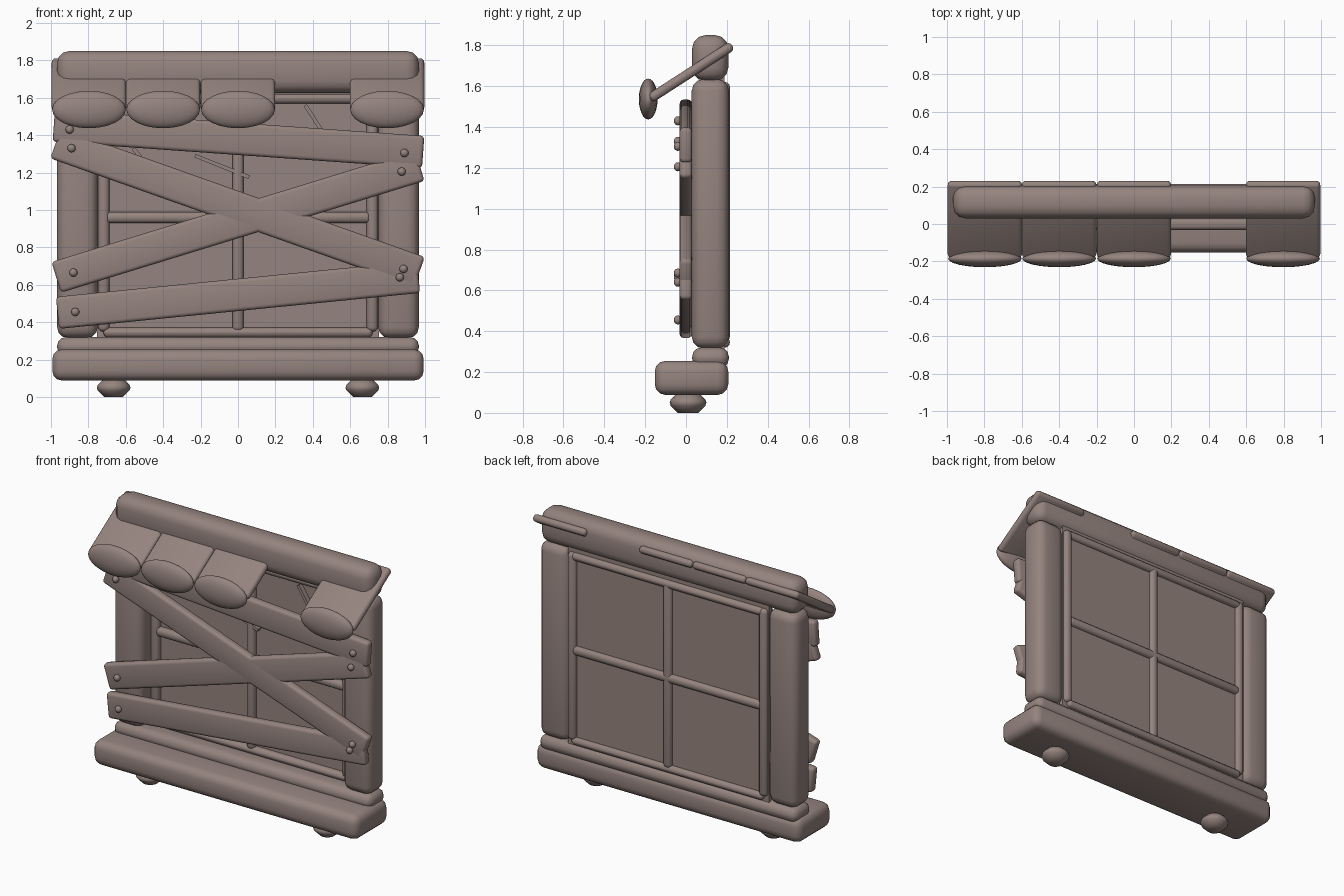
import bpy, bmesh, math
from mathutils import Vector

if "Cube" in bpy.data.objects:
    bpy.data.objects.remove(bpy.data.objects["Cube"], do_unlink=True)

COLOUR = (0.30, 0.23, 0.21, 1)
wood = bpy.data.materials.new("dusty_brown")
wood.use_nodes = True
wood.diffuse_color = COLOUR
wood.node_tree.nodes["Principled BSDF"].inputs["Base Color"].default_value = COLOUR


def finish(obj, name, angle=40):
    obj.name = name
    obj.data.materials.append(wood)
    bpy.ops.object.select_all(action='DESELECT')
    obj.select_set(True)
    bpy.context.view_layer.objects.active = obj
    bpy.ops.object.shade_smooth_by_angle(angle=math.radians(angle))
    return obj


def box(name, lo, hi, bevel=0.0, rot=(0, 0, 0), segments=3):
    """Rounded box spanning lo..hi, turned about its centre."""
    lo, hi = Vector(lo), Vector(hi)
    bm = bmesh.new()
    bmesh.ops.create_cube(bm, size=1)
    bmesh.ops.scale(bm, vec=hi - lo, verts=bm.verts)
    if bevel:
        bmesh.ops.bevel(bm, geom=bm.edges[:], offset=bevel, segments=segments,
                        profile=0.5, affect='EDGES')
    mesh = bpy.data.meshes.new(name)
    bm.to_mesh(mesh)
    bm.free()
    obj = bpy.data.objects.new(name, mesh)
    bpy.context.collection.objects.link(obj)
    obj.location = (lo + hi) / 2
    obj.rotation_euler = rot
    return finish(obj, name)


def bar(name, a, b, width, y0, y1, bevel):
    """Board in the xz plane running from point a to point b."""
    (ax, az), (bx, bz) = a, b
    length = math.hypot(bx - ax, bz - az)
    cx, cz = (ax + bx) / 2, (az + bz) / 2
    return box(name, (cx - length / 2, y0, cz - width / 2),
               (cx + length / 2, y1, cz + width / 2), bevel,
               (0, -math.atan2(bz - az, bx - ax), 0))


def frame_bar(name, a, b, width=0.06):
    return bar(name, a, b, width, 0.12, 0.215, 0.025)


def ball(name, centre, radii, segments=24, rings=12):
    bpy.ops.mesh.primitive_uv_sphere_add(segments=segments, ring_count=rings,
                                         radius=1, location=centre)
    obj = bpy.context.object
    for v in obj.data.vertices:
        v.co = Vector([c * r for c, r in zip(v.co, radii)])
    return finish(obj, name, 60)


def foot(name, x):
    """Squat turned foot from a lathe profile of (radius, height)."""
    profile = [(0.05, 0), (0.085, 0.035), (0.09, 0.05), (0.085, 0.065), (0.05, 0.1)]
    n = 16
    verts = [(r * math.cos(math.tau * i / n), r * math.sin(math.tau * i / n), z)
             for r, z in profile for i in range(n)]
    faces = [(k * n + i, k * n + (i + 1) % n, (k + 1) * n + (i + 1) % n, (k + 1) * n + i)
             for k in range(len(profile) - 1) for i in range(n)]
    faces += [tuple(reversed(range(n))), tuple(range(len(verts) - n, len(verts)))]
    mesh = bpy.data.meshes.new(name)
    mesh.from_pydata(verts, [], faces)
    obj = bpy.data.objects.new(name, mesh)
    bpy.context.collection.objects.link(obj)
    obj.location = (x, 0.01, 0)
    finish(obj, name, 80)


# Sill, rail and header beam
box("sill", (-0.993, -0.153, 0.088), (0.993, 0.207, 0.255), 0.052)
box("bottom_rail", (-0.967, 0.03, 0.22), (0.967, 0.21, 0.32), 0.045)
box("header_beam", (-0.967, 0.03, 1.625), (0.967, 0.207, 1.85), 0.065)

# Posts, feet and window frame sides
for side, s in (("right", -1), ("left", 1)):
    xs = sorted((s * 0.75, s * 0.967))
    box(side + "_post", (xs[0], 0.028, 0.315), (xs[1], 0.21, 1.635), 0.058)
    foot(side + "_foot", s * 0.665)
    frame_bar(side + "_frame_bar", (s * 0.718, 0.35), (s * 0.718, 1.62))

# Window pane with its frame and glazing bars
box("window_pane", (-0.755, 0.158, 0.31), (0.755, 0.188, 1.66))
frame_bar("bottom_frame_bar", (-0.72, 0.345), (0.72, 0.345), 0.052)
frame_bar("top_frame_bar", (-0.72, 1.595), (0.72, 1.595), 0.052)
frame_bar("middle_glazing_bar", (-0.71, 0.96), (0.71, 0.96))
frame_bar("upright_glazing_bar", (0, 0.35), (0, 1.61))

# Cracks in the pane
for i, (a, b) in enumerate([((0.36, 1.56), (0.45, 1.42)), ((-0.23, 1.29), (0.06, 1.175)),
                            ((-0.56, 1.33), (-0.52, 1.28))]):
    bar(f"pane_crack_{i + 1}", a, b, 0.02, 0.125, 0.16, 0)

# Boards nailed across the window
for name, a, b in (("top_plank", (-0.985, 1.45), (0.99, 1.31)),
                   ("falling_plank", (-0.975, 1.357), (0.97, 0.668)),
                   ("rising_plank", (-0.972, 0.64), (0.972, 1.237)),
                   ("bottom_plank", (-0.965, 0.45), (0.965, 0.642))):
    bar(name, a, b, 0.172, -0.031, 0.029, 0.02)
for i, (x, z) in enumerate([(-0.9, 1.43), (-0.89, 1.33), (0.89, 1.305), (0.875, 1.205),
                            (-0.88, 0.665), (-0.87, 0.455), (0.885, 0.685), (0.865, 0.64)]):
    ball(f"nail_{i + 1}", (x, -0.04, z), (0.022, 0.02, 0.022), 12, 8)

# Awning slats with a rounded lip at the lower end; one slat is missing
tilt = math.atan2(0.265, 0.41)
for i, x in enumerate((-0.797, -0.4, 0, 0.797)):
    box(f"awning_slat_{i + 1}", (x - 0.199, -0.215, 1.645), (x + 0.199, 0.265, 1.693),
        0.022, (tilt, 0, 0))
    ball(f"awning_lip_{i + 1}", (x, -0.185, 1.537), (0.197, 0.046, 0.1))
